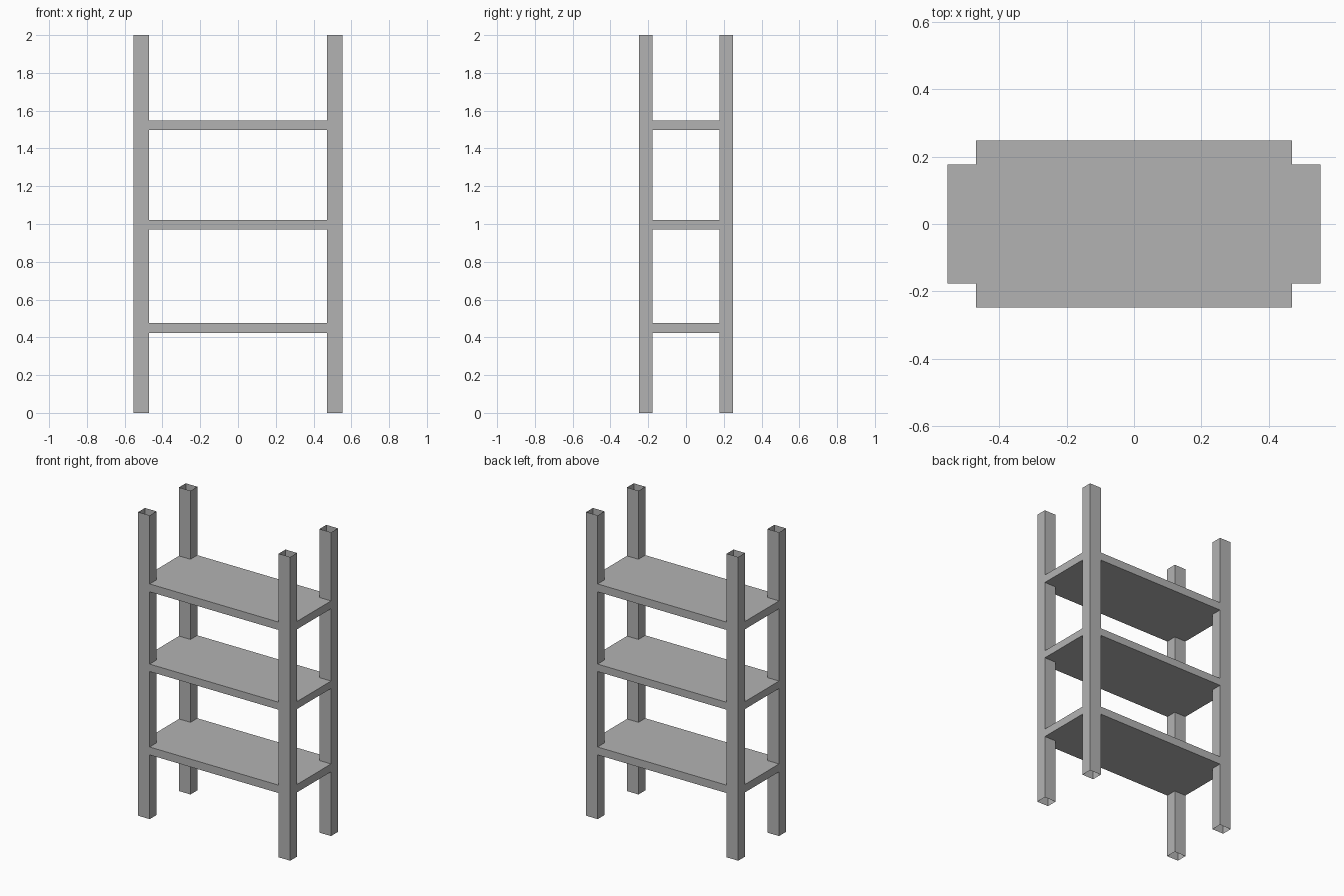
import bpy
import bmesh

if "Cube" in bpy.data.objects:
    bpy.data.objects.remove(bpy.data.objects["Cube"], do_unlink=True)

# Outer and inner edges of the posts, shared with the shelf notches
OUT_X, IN_X = 0.554, 0.47
OUT_Y, IN_Y = 0.248, 0.177
HEIGHT = 2.0

grey = bpy.data.materials.new("plain grey")
grey.use_nodes = True
colour = (0.45, 0.45, 0.45, 1)
grey.diffuse_color = colour
grey.node_tree.nodes["Principled BSDF"].inputs["Base Color"].default_value = colour


def extrude_outline(name, outline, z0, z1, capped):
    """Raise a closed outline into a prism, or an open tube if not capped."""
    bm = bmesh.new()
    low = [bm.verts.new((x, y, z0)) for x, y in outline]
    high = [bm.verts.new((x, y, z1)) for x, y in outline]
    for i in range(len(outline)):
        j = (i + 1) % len(outline)
        bm.faces.new((low[i], low[j], high[j], high[i]))
    if capped:
        bm.faces.new(low[::-1])
        bm.faces.new(high)
    mesh = bpy.data.meshes.new(name)
    bm.to_mesh(mesh)
    bm.free()
    mesh.materials.append(grey)
    obj = bpy.data.objects.new(name, mesh)
    bpy.context.collection.objects.link(obj)
    return obj


# Four hollow posts, open at both ends
for side, sx in (("left", 1), ("right", -1)):
    for end, sy in (("front", -1), ("back", 1)):
        x0, x1 = sorted((sx * IN_X, sx * OUT_X))
        y0, y1 = sorted((sy * IN_Y, sy * OUT_Y))
        extrude_outline(f"{end}_{side}_post",
                        [(x0, y0), (x1, y0), (x1, y1), (x0, y1)],
                        0, HEIGHT, capped=False)

# Three shelves, notched at the corners to fit round the posts
notched = []
for sx, sy in ((1, -1), (1, 1), (-1, 1), (-1, -1)):
    corner = [(IN_X, OUT_Y), (IN_X, IN_Y), (OUT_X, IN_Y)]
    if sx * sy > 0:
        corner.reverse()
    notched += [(sx * x, sy * y) for x, y in corner]

for name, z0, z1 in (("lower_shelf", 0.423, 0.475),
                     ("middle_shelf", 0.972, 1.021),
                     ("upper_shelf", 1.497, 1.549)):
    extrude_outline(name, notched, z0, z1, capped=True)
